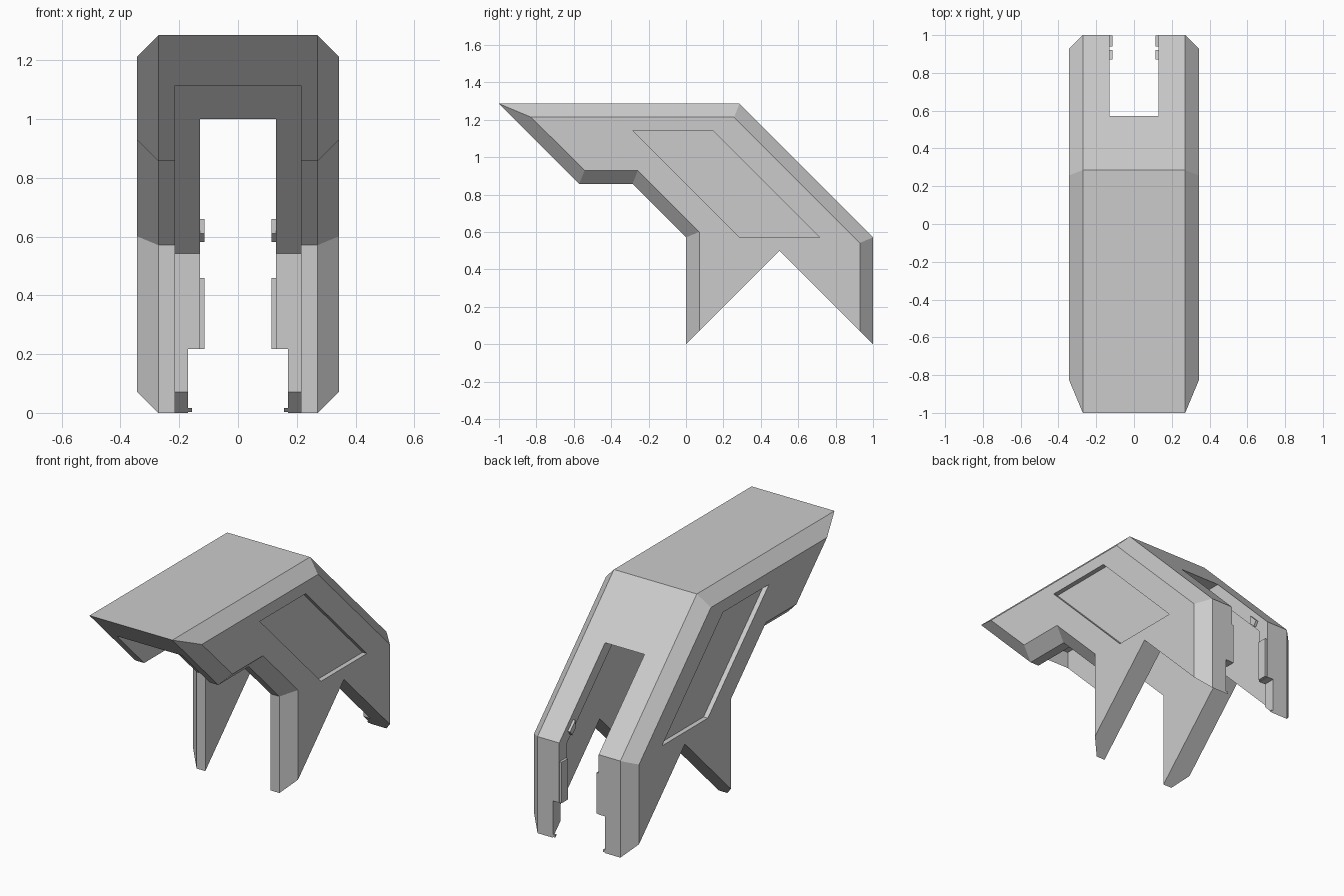
import bpy
import bmesh

cube = bpy.data.objects.get("Cube")
if cube:
    bpy.data.objects.remove(cube, do_unlink=True)

grey = bpy.data.materials.new("light grey")
grey.use_nodes = True
grey.diffuse_color = (0.6, 0.6, 0.6, 1)
grey.node_tree.nodes["Principled BSDF"].inputs["Base Color"].default_value = (0.6, 0.6, 0.6, 1)


def loft(name, sections):
    """Join equal-length (y, z) outlines placed at given x positions."""
    bm = bmesh.new()
    rings = [[bm.verts.new((x, y, z)) for y, z in outline] for x, outline in sections]
    bm.faces.new(rings[0])
    bm.faces.new(rings[-1])
    for a, b in zip(rings, rings[1:]):
        for i in range(len(a)):
            j = (i + 1) % len(a)
            bm.faces.new((a[i], a[j], b[j], b[i]))
    bmesh.ops.recalc_face_normals(bm, faces=bm.faces)
    mesh = bpy.data.meshes.new(name)
    bm.to_mesh(mesh)
    bm.free()
    mesh.materials.append(grey)
    obj = bpy.data.objects.new(name, mesh)
    bpy.context.collection.objects.link(obj)
    return obj


def prism(name, x0, x1, outline):
    return loft(name, [(x0, outline), (x1, outline)])


def rect(y0, y1, z0, z1):
    return [(y0, z0), (y1, z0), (y1, z1), (y0, z1)]


# Body: bent housing with chamfered sides and pointed legs
outer = [(-1, 1.286), (0.286, 1.286), (1, 0.571), (1, 0), (0.5, 0.5),
         (0, 0), (0, 0.571), (-0.286, 0.857), (-0.571, 0.857)]
inset = [(-0.828, 1.214), (0.257, 1.214), (0.929, 0.542), (0.929, 0.071), (0.5, 0.5),
         (0.071, 0.071), (0.071, 0.601), (-0.257, 0.929), (-0.542, 0.929)]
body = loft("housing", [(-0.343, inset), (-0.271, outer), (0.271, outer), (0.343, inset)])

# Cutters: inner cavity, rear slot, wider slot foot, side recesses
cavity = [(-0.828, 1.214), (0.257, 1.214), (0.929, 0.542), (0.929, -0.1), (-0.828, -0.1)]
panel = [(-0.286, 1.143), (0.143, 1.143), (0.714, 0.571), (0.286, 0.571)]
cutters = [
    prism("cavity_cutter", -0.214, 0.214, cavity),
    prism("slot_cutter", -0.129, 0.129, rect(0.4, 1.1, -0.1, 1.0)),
    prism("slot_foot_cutter", -0.171, 0.171, rect(0.6, 1.1, -0.1, 0.217)),
    prism("left_recess_cutter", 0.315, 0.4, panel),
    prism("right_recess_cutter", -0.4, -0.315, panel),
]
for cutter in cutters:
    mod = body.modifiers.new(cutter.name, 'BOOLEAN')
    mod.operation = 'DIFFERENCE'
    mod.solver = 'EXACT'
    mod.object = cutter

# Apply the cuts, then drop the cutters
bpy.context.view_layer.update()
cut_mesh = bpy.data.meshes.new_from_object(body.evaluated_get(bpy.context.evaluated_depsgraph_get()))
body.modifiers.clear()
body.data = cut_mesh
for cutter in cutters:
    bpy.data.objects.remove(cutter, do_unlink=True)

# Small catches along both edges of the rear slot
upper = [(0.87, 0.61), (0.87, 0.66), (0.92, 0.61), (0.9, 0.582)]
lower = [(0.94, 0.46), (0.998, 0.46), (0.998, 0.218), (0.94, 0.218)]
foot = [(0.984, 0.017), (0.998, 0.017), (0.998, 0.003)]
for side, s in (("left", 1), ("right", -1)):
    prism(side + "_upper_catch", s * 0.114, s * 0.135, upper)
    prism(side + "_lower_catch", s * 0.114, s * 0.135, lower)
    prism(side + "_foot_catch", s * 0.157, s * 0.18, foot)
